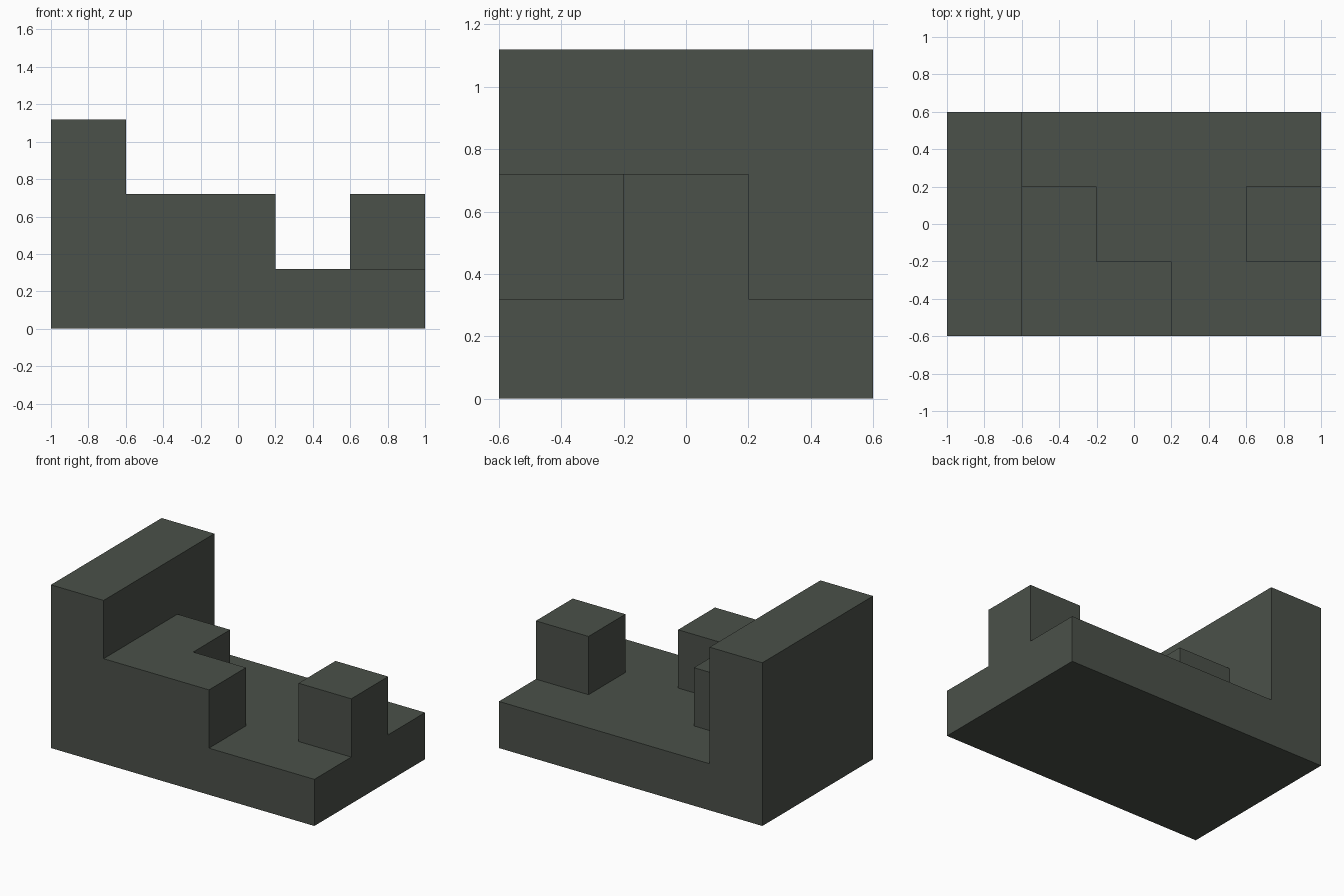
import bpy, bmesh, math
from mathutils import Vector

if "Cube" in bpy.data.objects:
    bpy.data.objects.remove(bpy.data.objects["Cube"])

CELL = 0.4
LEVELS = [0.0, 0.32, 0.72, 1.12]
# Storeys per cell: rows run front to back, columns left to right
PLAN = ["32211",
        "32112",
        "31111"]


def filled(i, j, k):
    return 0 <= j < 3 and 0 <= i < 5 and 0 <= k < int(PLAN[j][i])


def corner(i, j, k):
    return Vector((i * CELL - 1.0, j * CELL - 0.6, LEVELS[k]))


# Outer skin only: one quad wherever a filled cell meets empty space
bm = bmesh.new()
for j in range(3):
    for i in range(5):
        for k in range(int(PLAN[j][i])):
            for axis in range(3):
                for side in (0, 1):
                    n = [i, j, k]
                    n[axis] += 1 if side else -1
                    if filled(*n):
                        continue
                    u, v = (axis + 1) % 3, (axis + 2) % 3
                    quad = []
                    for a, b in ((0, 0), (1, 0), (1, 1), (0, 1)):
                        c = [i, j, k]
                        c[axis] += side
                        c[u] += a
                        c[v] += b
                        quad.append(bm.verts.new(corner(*c)))
                    bm.faces.new(quad if side else quad[::-1])

# Weld and merge coplanar faces into clean flat sides
bmesh.ops.remove_doubles(bm, verts=bm.verts, dist=1e-4)
bmesh.ops.dissolve_limit(bm, angle_limit=math.radians(1),
                         verts=bm.verts, edges=bm.edges)
bmesh.ops.recalc_face_normals(bm, faces=bm.faces)

mesh = bpy.data.meshes.new("stepped_block")
bm.to_mesh(mesh)
bm.free()
block = bpy.data.objects.new("stepped_block", mesh)
bpy.context.collection.objects.link(block)

# Dark grey-green finish
mat = bpy.data.materials.new("dark_green_grey")
mat.diffuse_color = (0.07, 0.082, 0.067, 1.0)
mat.use_nodes = True
mat.node_tree.nodes["Principled BSDF"].inputs["Base Color"].default_value = mat.diffuse_color
mesh.materials.append(mat)
